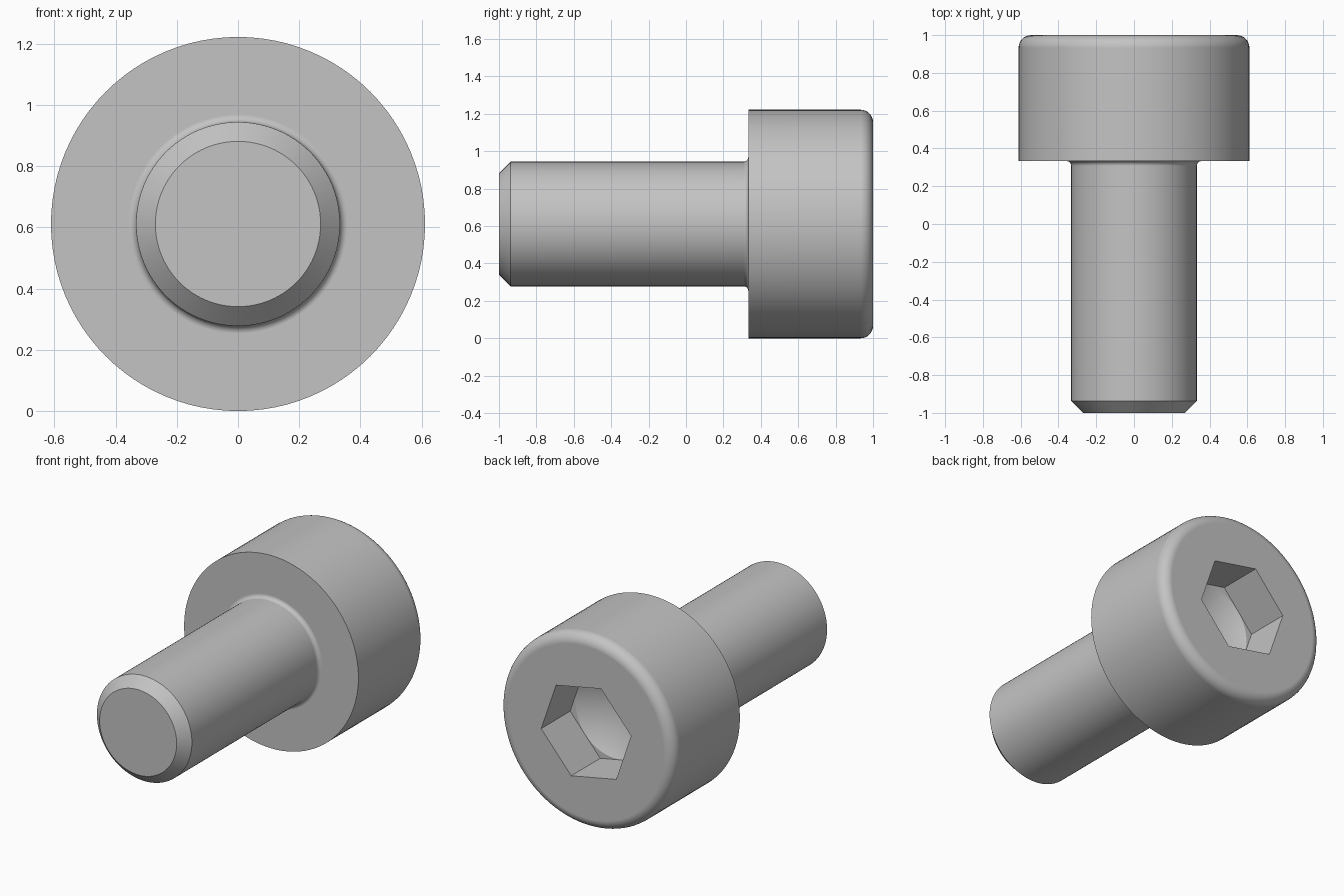
import bpy
import bmesh
from math import cos, sin, pi, radians, sqrt

if "Cube" in bpy.data.objects:
    bpy.data.objects.remove(bpy.data.objects["Cube"], do_unlink=True)

HEAD_R, SHANK_R = 0.611, 0.333
SEAT_Y = 0.333            # underside of the head
HEX_R, HEX_TILT = 0.321, radians(-11)
SOCKET_DEPTH = 0.29
SEGMENTS = 96

steel = bpy.data.materials.new("steel grey")
steel.use_nodes = True
colour = (0.55, 0.55, 0.55, 1)
steel.diffuse_color = colour
steel.node_tree.nodes["Principled BSDF"].inputs["Base Color"].default_value = colour


def arc(centre_r, centre_y, radius, start, end, steps=8):
    """Points of a rounded corner in the (radius, y) profile plane."""
    angles = [radians(start + (end - start) * i / steps) for i in range(steps + 1)]
    return [(centre_r + radius * cos(a), centre_y + radius * sin(a)) for a in angles]


def lathe(name, profile, sides=SEGMENTS, turn=0.0):
    """Revolve a (radius, y) profile about the screw axis; caps both ends."""
    bm = bmesh.new()
    rings = []
    for r, y in profile:
        if r == 0:
            rings.append([bm.verts.new((0, y, HEAD_R))] * sides)
            continue
        angles = [turn + 2 * pi * i / sides for i in range(sides)]
        rings.append([bm.verts.new((r * cos(a), y, HEAD_R + r * sin(a))) for a in angles])
    for low, high in zip(rings, rings[1:]):
        for i in range(sides):
            j = (i + 1) % sides
            corners = dict.fromkeys((low[i], low[j], high[j], high[i]))
            bm.faces.new(list(corners))
    for ring in (rings[0], rings[-1]):
        if ring[0] is not ring[1]:
            bm.faces.new(ring)
    bmesh.ops.recalc_face_normals(bm, faces=bm.faces)
    mesh = bpy.data.meshes.new(name)
    bm.to_mesh(mesh)
    bm.free()
    mesh.materials.append(steel)
    obj = bpy.data.objects.new(name, mesh)
    bpy.context.collection.objects.link(obj)
    return obj


# Shank with chamfered tip, fillet under the head, and rounded head rim
FILLET, ROUND = 0.025, 0.067
profile = [(0.27, -1), (SHANK_R, -0.937)]
profile += arc(SHANK_R + FILLET, SEAT_Y - FILLET, FILLET, 180, 90, 6)
profile += [(HEAD_R, SEAT_Y)]
profile += arc(HEAD_R - ROUND, 1 - ROUND, ROUND, 0, 90)
screw = lathe("cap_screw_body", profile)

# Hexagonal socket and the drill cone at its bottom
floor_y = 1 - SOCKET_DEPTH
drill_r = HEX_R * sqrt(3) / 2 - 0.002
hex_cutter = lathe("hex_socket_cutter", [(HEX_R, floor_y), (HEX_R, 1.1)], 6, HEX_TILT)
drill_cutter = lathe("drill_cone_cutter",
                     [(0, floor_y - drill_r / sqrt(3)), (drill_r, floor_y),
                      (drill_r, floor_y + 0.1)])

bpy.context.view_layer.objects.active = screw
screw.select_set(True)
for cutter in (hex_cutter, drill_cutter):
    cutter.hide_render = True
    cut = screw.modifiers.new("socket cut", 'BOOLEAN')
    cut.operation = 'DIFFERENCE'
    cut.solver = 'EXACT'
    cut.object = cutter
    bpy.ops.object.modifier_apply(modifier=cut.name)
    bpy.data.objects.remove(cutter, do_unlink=True)

# Smooth round surfaces, crisp edges, flat end faces
bpy.ops.object.shade_smooth_by_angle(angle=radians(25))
weighted = screw.modifiers.new("flat face normals", 'WEIGHTED_NORMAL')
weighted.keep_sharp = True
